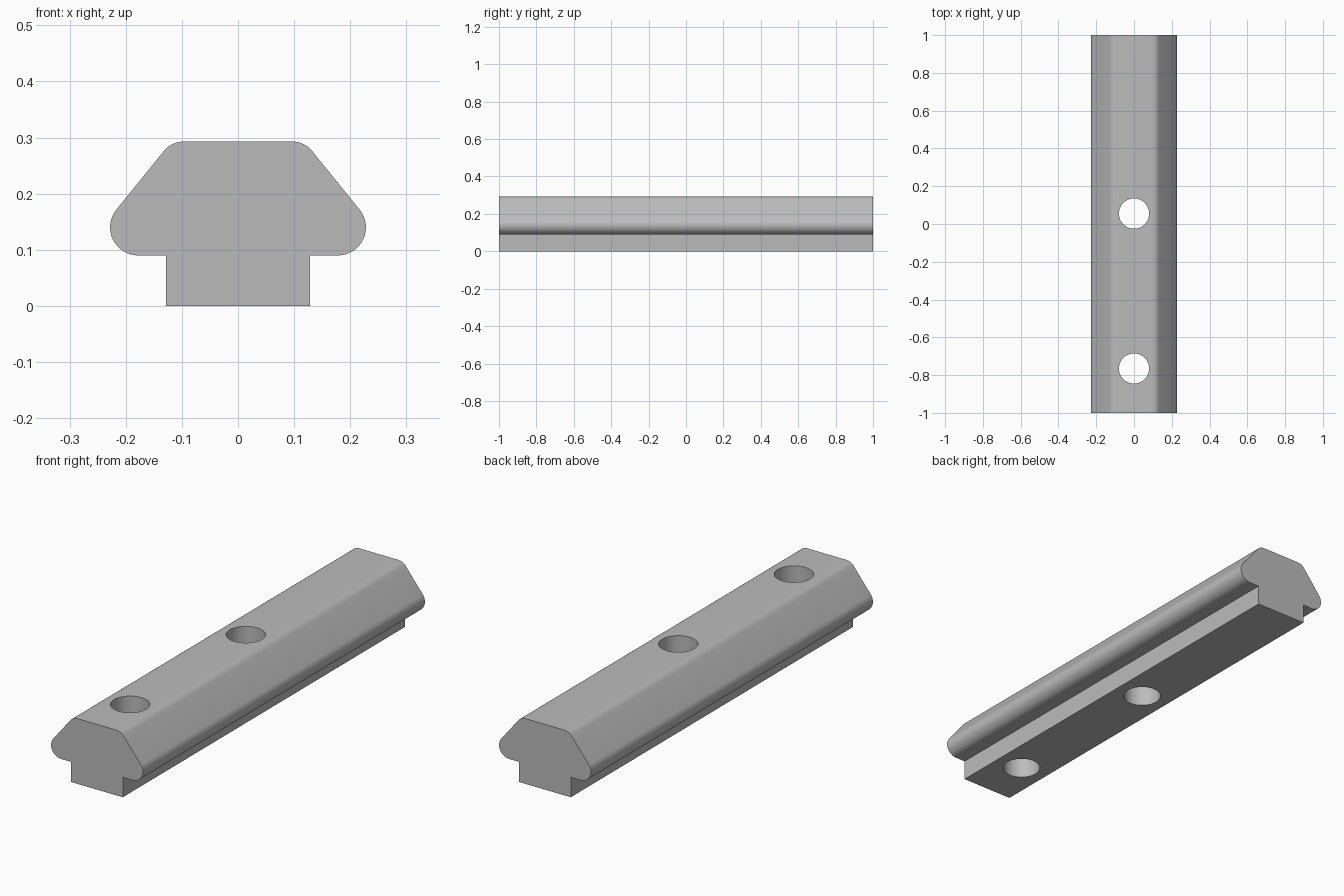
import bpy
import bmesh
from math import cos, sin, radians

cube = bpy.data.objects.get("Cube")
if cube:
    bpy.data.objects.remove(cube, do_unlink=True)

# Plain metal
GREY = (0.5, 0.5, 0.5, 1.0)
metal = bpy.data.materials.new("grey metal")
metal.use_nodes = True
metal.diffuse_color = GREY
metal.node_tree.nodes["Principled BSDF"].inputs["Base Color"].default_value = GREY


def arc(cx, cz, r, start, end, steps):
    """Points on a rounded corner, angles in degrees."""
    angles = [radians(start + (end - start) * i / steps) for i in range(steps + 1)]
    return [(cx + r * cos(a), cz + r * sin(a)) for a in angles]


# Half cross-section: stem, rounded lip, sloped shoulder, rounded top corner
SLOPE = 38.8
half = [(0.128, 0), (0.128, 0.09)]
half += arc(0.178, 0.14, 0.05, -90, SLOPE, 16)
half += arc(0.097, 0.248, 0.045, SLOPE, 90, 8)
profile = half + [(-x, z) for x, z in reversed(half)]

# Bar: the section swept along y
bm = bmesh.new()
face = bm.faces.new([bm.verts.new((x, -1, z)) for x, z in profile])
swept = bmesh.ops.extrude_face_region(bm, geom=[face])["geom"]
bmesh.ops.translate(bm, vec=(0, 2, 0),
                    verts=[v for v in swept if isinstance(v, bmesh.types.BMVert)])
bmesh.ops.recalc_face_normals(bm, faces=bm.faces)
mesh = bpy.data.meshes.new("slot_bar")
bm.to_mesh(mesh)
bm.free()
mesh.materials.append(metal)
bar = bpy.data.objects.new("slot_bar", mesh)
bpy.context.collection.objects.link(bar)

# Through holes
cutters = []
for y in (0.055, -0.765):
    bpy.ops.mesh.primitive_cylinder_add(vertices=48, radius=0.08, depth=1,
                                        location=(0, y, 0.15))
    cutter = bpy.context.object
    cutter.name = "hole_cutter"
    cutter.hide_render = True
    cutter.data.materials.append(metal)
    cutters.append(cutter)
    cut = bar.modifiers.new("hole", "BOOLEAN")
    cut.operation = "DIFFERENCE"
    cut.solver = "EXACT"
    cut.object = cutter

bpy.ops.object.select_all(action="DESELECT")
bar.select_set(True)
bpy.context.view_layer.objects.active = bar
for name in [m.name for m in bar.modifiers]:
    bpy.ops.object.modifier_apply(modifier=name)
for cutter in cutters:
    bpy.data.objects.remove(cutter, do_unlink=True)

# Smooth rounds with crisp edges
bpy.ops.object.shade_smooth_by_angle(angle=radians(30))
